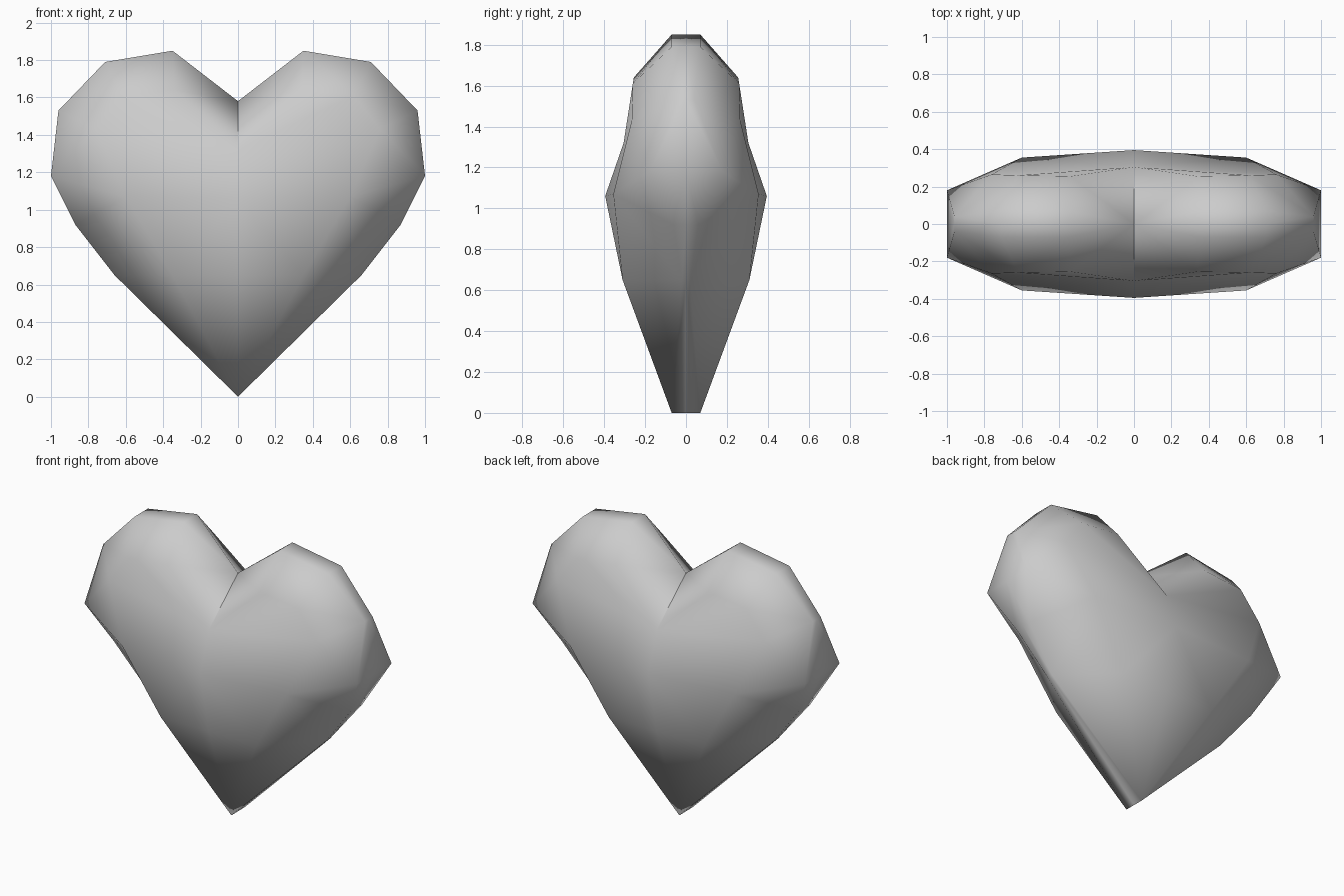
import bpy, bmesh

if "Cube" in bpy.data.objects:
    bpy.data.objects.remove(bpy.data.objects["Cube"])

# Rim of the right half: x, z, half thickness of the edge band
rim = [(0, 0, .07), (.66, .65, .02), (.87, .92, .06), (1, 1.18, .18),
       (.96, 1.53, .04), (.71, 1.79, .07), (.35, 1.85, .07), (0, 1.58, 0)]
# Front facet corners of the right half: x, y, z
front = {"S": (0, -.305, 1.32), "M": (0, -.395, 1.06), "E": (.6, -.355, 1.07),
         "L": (.35, -.31, .65), "D": (0, -.31, .65), "A": (.76, -.265, 1.43),
         "B": (.62, -.26, 1.61), "C": (.34, -.255, 1.64)}
# Facets; digits are rim points, letters are front points
facets = "SME SEA SAB SBC SC7 C67 CB6 B56 B45 BA4 A34 AE3 MDL MLE D0L L01 EL1 E12 E23".split()

bm = bmesh.new()
pts = {k: bm.verts.new(v) for k, v in front.items()}
mid = []
for i, (x, z, w) in enumerate(rim):
    pts[str(i)] = bm.verts.new((x, -w, z))
    mid.append(bm.verts.new((x, 0, z)) if w else pts[str(i)])
for f in facets:
    bm.faces.new([pts[c] for c in f])
# Edge band out to the middle plane
for i in range(len(rim) - 1):
    quad = [pts[str(i)], pts[str(i + 1)], mid[i + 1], mid[i]]
    bm.faces.new(list(dict.fromkeys(quad)))

# Mirror the quarter left and back
for axis in (0, 1):
    geom = bm.verts[:] + bm.edges[:] + bm.faces[:]
    new = bmesh.ops.duplicate(bm, geom=geom)["geom"]
    for v in new:
        if isinstance(v, bmesh.types.BMVert):
            v.co[axis] *= -1
    bmesh.ops.remove_doubles(bm, verts=bm.verts[:], dist=.0005)
bmesh.ops.recalc_face_normals(bm, faces=bm.faces[:])

mesh = bpy.data.meshes.new("heart")
bm.to_mesh(mesh)
bm.free()
heart = bpy.data.objects.new("heart", mesh)
bpy.context.collection.objects.link(heart)

grey = bpy.data.materials.new("light grey")
grey.diffuse_color = (.6, .6, .6, 1)
grey.use_nodes = True
grey.node_tree.nodes["Principled BSDF"].inputs["Base Color"].default_value = grey.diffuse_color
mesh.materials.append(grey)

# Soft facets
bpy.context.view_layer.objects.active = heart
heart.select_set(True)
bpy.ops.object.shade_smooth_by_angle(angle=1.1)
